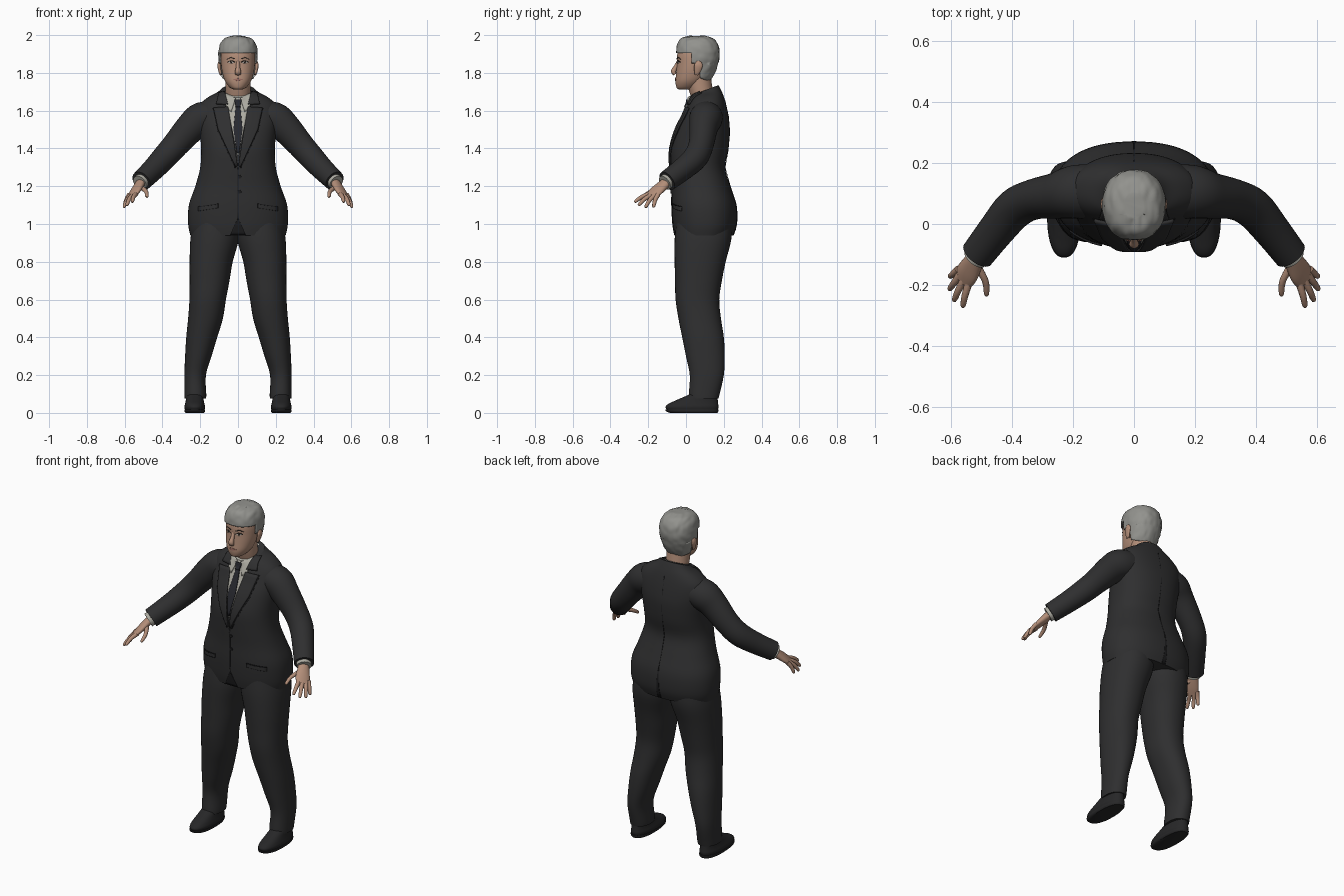
import bpy, bmesh, math
from mathutils import Vector, noise
from mathutils.bvhtree import BVHTree

if "Cube" in bpy.data.objects:
    bpy.data.objects.remove(bpy.data.objects["Cube"])


def material(name, r, g, b):
    m = bpy.data.materials.new(name)
    m.use_nodes = True
    m.diffuse_color = (r, g, b, 1)
    m.node_tree.nodes["Principled BSDF"].inputs["Base Color"].default_value = (r, g, b, 1)
    return m


suit = material("charcoal suit", .028, .028, .029)
seam = material("dark seam", .012, .012, .013)
shirt = material("shirt grey", .42, .41, .36)
tie = material("dark tie", .02, .021, .027)
hair = material("grey hair", .29, .29, .27)
skin = material("skin", .45, .27, .19)
lips = material("lips", .33, .15, .12)
white = material("eye white", .5, .47, .43)
dark = material("brow and iris", .035, .025, .02)
leather = material("shoe leather", .02, .02, .021)
made = []


def finish(name, bm, mat, mirror=False, thick=0):
    me = bpy.data.meshes.new(name)
    bm.to_mesh(me)
    ob = bpy.data.objects.new(name, me)
    bpy.context.collection.objects.link(ob)
    me.materials.append(mat)
    if thick:
        mod = ob.modifiers.new("thickness", 'SOLIDIFY')
        mod.thickness, mod.offset = thick, 0
    if mirror:
        ob.modifiers.new("mirror", 'MIRROR')
    made.append(ob)
    return ob


def spline(rows, k):
    """Smooth rows of numbers with k steps between neighbours."""
    out = []
    for i in range(len(rows) - 1):
        quad = [rows[max(i - 1, 0)], rows[i], rows[i + 1], rows[min(i + 2, len(rows) - 1)]]
        for s in range(k):
            t = s / k
            out.append([b + .5 * t * (c - a + t * (2*a - 5*b + 4*c - d + t * (3*(b - c) + d - a)))
                        for a, b, c, d in zip(*quad)])
    return out + [list(rows[-1])]


def skin_rings(rings):
    bm = bmesh.new()
    loops = [[bm.verts.new(p) for p in ring] for ring in rings]
    n = len(loops[0])
    for a, b in zip(loops, loops[1:]):
        for i in range(n):
            bm.faces.new((a[i], a[(i + 1) % n], b[(i + 1) % n], b[i]))
    bm.faces.new(loops[0][::-1])
    bm.faces.new(loops[-1])
    bmesh.ops.recalc_face_normals(bm, faces=bm.faces)
    return bm


def rounded(n, power):
    for i in range(n):
        a = math.tau * i / n
        c, s = math.cos(a), math.sin(a)
        yield (math.copysign(abs(c) ** (2 / power), c), math.copysign(abs(s) ** (2 / power), s))


def stack(rows, power=2.0, k=4, n=40):
    """Level sections: z, x low, x high, y front, y back, lift of the back."""
    rings = []
    for z, x0, x1, y0, y1, lift in spline([tuple(r) + (0,) * (6 - len(r)) for r in rows], k):
        rings.append([((x0 + x1) / 2 + c * (x1 - x0) / 2, (y0 + y1) / 2 + s * (y1 - y0) / 2,
                       z + lift * s) for c, s in rounded(n, power)])
    return skin_rings(rings)


def even(rows):
    return [(r[0], -r[1], r[1]) + tuple(r[2:]) for r in rows]


def tube(rows, side=(1, 0, 1), k=4, n=20):
    """Oval sections along a path: x, y, z, radius along side, other radius."""
    rows = spline(rows, k)
    pts = [Vector(r[:3]) for r in rows]
    rings = []
    for i, (p, r) in enumerate(zip(pts, rows)):
        t = (pts[min(i + 1, len(pts) - 1)] - pts[max(i - 1, 0)]).normalized()
        u = Vector(side)
        u = (u - t * u.dot(t)).normalized()
        v = t.cross(u)
        rings.append([p + u * c * r[3] + v * s * r[4] for c, s in rounded(n, 2)])
    return skin_rings(rings)


def patch(name, one, two, targets, mat, out=.004, thick=.006, facing=-1, mirror=False):
    """Plate between two (x, z) edges, laid on the target surfaces."""
    rows, cols = 6 * (len(one) - 1), 8

    def along(edge, t):
        i = min(int(t), len(edge) - 2)
        return Vector(edge[i]).lerp(Vector(edge[i + 1]), t - i)
    bm = bmesh.new()
    grid = []
    for j in range(rows + 1):
        a, b = along(one, j / 6), along(two, j / 6)
        line = []
        for i in range(cols + 1):
            x, z = a.lerp(b, i / cols)
            hits = [t.ray_cast(Vector((x, facing, z)), Vector((0, -facing, 0)))[0] for t in targets]
            ys = [h.y for h in hits if h]
            if not ys:
                ys = [targets[0].find_nearest(Vector((x, facing * .1, z)))[0].y]
            y = (min(ys) if facing < 0 else max(ys)) + facing * out
            line.append(bm.verts.new((x, y, z)))
        grid.append(line)
    for a, b in zip(grid, grid[1:]):
        for i in range(cols):
            bm.faces.new((a[i], a[i + 1], b[i + 1], b[i]))
    finish(name, bm, mat, mirror, thick)


def flip(edge):
    return [(-x, z) for x, z in edge]


# Jacket body
bm = stack(even([(.94, .252, -.06, .25), (1.0, .264, -.07, .268), (1.1, .26, -.076, .266),
                 (1.2, .226, -.075, .235), (1.3, .2, -.08, .207), (1.4, .195, -.08, .225),
                 (1.5, .205, -.052, .232), (1.57, .214, -.018, .225), (1.63, .203, .008, .213),
                 (1.67, .16, .025, .2, .005), (1.695, .11, .035, .185, .015),
                 (1.71, .088, .04, .172, .025)]), 2.3, n=64)
jacket = BVHTree.FromBMesh(bm)
finish("jacket_body", bm, suit)

# Neck and shirt collar
bm = stack(even([(1.58, .07, .05, .16), (1.66, .066, .03, .15), (1.72, .066, .012, .14),
                 (1.79, .066, .0, .13)]))
finish("neck", bm, skin)
bm = stack(even([(1.64, .08, .012, .166, .02), (1.67, .076, .014, .163, .024),
                 (1.7, .071, .016, .157, .03)]))
collar = BVHTree.FromBMesh(bm)
finish("shirt_collar", bm, shirt)
chest = [jacket, collar]

# Shirt front, tie and lapels
edge = [(.068, 1.69), (.052, 1.6), (.03, 1.5), (.001, 1.36)]
patch("shirt_front", flip(edge), edge, chest, shirt, .002, .003)
edge = [(.012, 1.625), (.024, 1.5), (.006, 1.375)]
patch("tie_blade", flip(edge), edge, chest, tie, .006)
edge = [(.019, 1.66), (.012, 1.62)]
patch("tie_knot", flip(edge), edge, chest, tie, .01, .009)
patch("shirt_collar_wings", [(.012, 1.667), (.036, 1.595)], [(.066, 1.692), (.062, 1.615)],
      chest, shirt, .007, mirror=True)
patch("jacket_lapels", [(.052, 1.62), (.032, 1.5), (.002, 1.31)],
      [(.13, 1.615), (.105, 1.5), (.012, 1.3)], chest, suit, .006, .009, mirror=True)
patch("jacket_collar", [(.07, 1.7), (.052, 1.632)], [(.1, 1.695), (.115, 1.635)],
      chest, suit, .006, .009, mirror=True)
patch("lapel_seams", [(.13, 1.612), (.105, 1.5), (.012, 1.3)],
      [(.134, 1.612), (.109, 1.495), (.016, 1.295)], chest, seam, .001, .002, mirror=True)

# Jacket closing, pockets, vent and buttons
patch("front_opening", [(-.002, 1.3), (-.002, 1.02)], [(.002, 1.3), (.002, 1.02)],
      [jacket], seam, .001, .003)
patch("front_cutaway", [(-.002, 1.03), (-.04, .942)], [(.002, 1.03), (.04, .942)],
      [jacket], seam, .001, .003)
patch("pocket_flaps", [(.105, 1.105), (.21, 1.09)], [(.105, 1.085), (.21, 1.068)],
      [jacket], suit, .003, .006, mirror=True)
patch("pocket_openings", [(.105, 1.108), (.21, 1.093)], [(.105, 1.104), (.21, 1.089)],
      [jacket], seam, .004, .006, mirror=True)
patch("back_vent", [(-.002, 1.12), (-.012, .942)], [(.002, 1.12), (.012, .942)],
      [jacket], seam, .001, .003, facing=1)
patch("back_seam", [(-.001, 1.66), (-.001, 1.12)], [(.001, 1.66), (.001, 1.12)],
      [jacket], seam, 0, .003, facing=1)
for name, z in (("upper_button", 1.25), ("lower_button", 1.17)):
    y = jacket.ray_cast(Vector((.008, -1, z)), Vector((0, 1, 0)))[0].y
    finish(name, tube([(.008, y + .004, z, .01, .01), (.008, y - .006, z, .009, .009)],
                      (1, 0, 0), 1, 16), seam)

# Sleeves and cuffs
finish("sleeves", tube([(.1, .11, 1.575, .075, .085), (.19, .105, 1.558, .088, .088),
                        (.25, .093, 1.51, .081, .076), (.33, .08, 1.42, .07, .066),
                        (.39, .05, 1.352, .066, .066), (.45, -.02, 1.288, .06, .06),
                        (.512, -.1, 1.228, .055, .055)], n=32), suit, True)
finish("shirt_cuffs", tube([(.49, -.075, 1.245, .042, .042), (.521, -.113, 1.218, .041, .041)]),
       shirt, True)

# Hands
across = (.55, .83, -.1)
finish("palms", tube([(.508, -.095, 1.23, .028, .023), (.525, -.125, 1.203, .034, .022),
                      (.545, -.16, 1.172, .041, .018), (.562, -.185, 1.148, .036, .012)],
                     across), skin, True)
fingers = {"index": ((.54, -.19, 1.16), (.56, -.272, 1.115)),
           "middle": ((.556, -.18, 1.155), (.589, -.252, 1.097)),
           "ring": ((.568, -.165, 1.152), (.604, -.215, 1.086)),
           "little": ((.575, -.148, 1.155), (.602, -.172, 1.088)),
           "thumb": ((.515, -.135, 1.195), (.483, -.235, 1.142))}
for name, (a, b) in fingers.items():
    a, b = Vector(a), Vector(b)
    bulge = Vector((-.012, 0, .004)) if name == "thumb" else Vector((.003, -.003, .006))
    path = [(*(a.lerp(b, t) + bulge * math.sin(t * math.pi)), r, r)
            for t, r in ((0, .013), (.5, .011), (.9, .009), (1, .004))]
    finish(name + "_fingers", tube(path, across, 3, 12), skin, True)

# Trousers
finish("trouser_legs", stack([
    (1.02, -.004, .235, -.05, .24), (.92, -.004, .252, -.06, .24), (.8, .028, .256, -.06, .21),
    (.7, .045, .256, -.058, .19), (.6, .064, .257, -.055, .176), (.5, .08, .264, -.04, .185),
    (.4, .11, .274, -.02, .2), (.3, .14, .28, 0, .205), (.2, .17, .284, .02, .2),
    (.1, .168, .283, .015, .178), (.075, .169, .282, .016, .172)], 2.2), suit, True)

# Shoes
finish("shoes", stack([(.014, .178, .28, -.1, .168), (.032, .174, .284, -.108, .172),
                       (.05, .178, .28, -.09, .17), (.068, .182, .276, -.05, .168),
                       (.1, .186, .272, .02, .165), (.13, .19, .268, .05, .16)], 2.3),
       leather, True)
finish("shoe_soles", stack([(0, .18, .278, -.085, .166), (.008, .174, .284, -.105, .172),
                            (.018, .174, .284, -.11, .173)], 2.4, 2), leather, True)

# Head
bm = stack(even([(1.712, .022, -.038, .03), (1.722, .042, -.05, .055), (1.755, .068, -.056, .095),
                 (1.8, .083, -.052, .125), (1.85, .09, -.048, .148), (1.9, .09, -.046, .16),
                 (1.95, .078, -.026, .148), (1.98, .04, .015, .11)]), 2.15, n=48)
face = [BVHTree.FromBMesh(bm)]
finish("head", bm, skin)
finish("nose", tube([(0, -.04, 1.862, .009, .008), (0, -.054, 1.83, .011, .012),
                     (0, -.066, 1.807, .016, .014), (0, -.058, 1.792, .015, .008)],
                    (1, 0, 0)), skin)
finish("ears", tube([(.09, .055, 1.79, .006, .01), (.096, .06, 1.81, .008, .017),
                     (.1, .066, 1.84, .009, .022), (.096, .066, 1.862, .006, .012)],
                    (1, 0, 0)), skin, True)

# Face details
patch("eyes", [(.02, 1.855), (.036, 1.849), (.052, 1.856)],
      [(.02, 1.857), (.036, 1.864), (.052, 1.858)], face, white, .001, .002, mirror=True)
patch("irises", [(.03, 1.857), (.036, 1.85), (.042, 1.857)],
      [(.03, 1.858), (.036, 1.864), (.042, 1.858)], face, dark, .002, .002, mirror=True)
patch("eyelashes", [(.017, 1.856), (.036, 1.863), (.056, 1.856)],
      [(.017, 1.859), (.036, 1.868), (.056, 1.86)], face, dark, .002, .003, mirror=True)
patch("eyebrows", [(.015, 1.872), (.04, 1.879), (.06, 1.871)],
      [(.015, 1.878), (.04, 1.884), (.06, 1.874)], face, dark, .001, .003, mirror=True)
patch("mouth", [(-.025, 1.764), (0, 1.756), (.025, 1.764)],
      [(-.025, 1.766), (0, 1.772), (.025, 1.766)], face, lips, .001, .003)

# Hair shell, trimmed along the hairline
bm = stack(even([(1.74, .074, -.04, .11), (1.79, .086, -.04, .142), (1.85, .096, -.044, .166),
                 (1.9, .1, -.049, .174), (1.95, .091, -.042, .165), (1.98, .067, -.02, .138),
                 (1.992, .03, .02, .1)]), 2.2, 6, 64)
for v in bm.verts:
    bump = noise.noise(Vector((v.co.x * 60, v.co.y * 25, v.co.z * 30)))
    v.co += v.normal * bump * .004
for co, no in (((0, 0, 1.905), (0, 0, 1)), ((0, .03, 0), (0, 1, 0)), ((0, 0, 1.85), (0, 0, 1)),
               ((0, .075, 0), (0, 1, 0)), ((0, .1, 1.765), (0, .3, 1))):
    bmesh.ops.bisect_plane(bm, geom=bm.verts[:] + bm.edges[:] + bm.faces[:],
                           plane_co=co, plane_no=no)


def is_hair(c):
    return (c.z > 1.905 or (c.y > .03 and c.z > 1.85)
            or (c.y > .075 and c.z + .3 * (c.y - .1) > 1.765))


bmesh.ops.delete(bm, geom=[f for f in bm.faces if not is_hair(f.calc_center_median())],
                 context='FACES')
finish("hair", bm, hair, thick=.008)

# Smooth shading with sharp edges kept
bpy.ops.object.select_all(action='DESELECT')
for ob in made:
    ob.select_set(True)
bpy.context.view_layer.objects.active = made[0]
bpy.ops.object.shade_smooth_by_angle(angle=math.radians(45))
